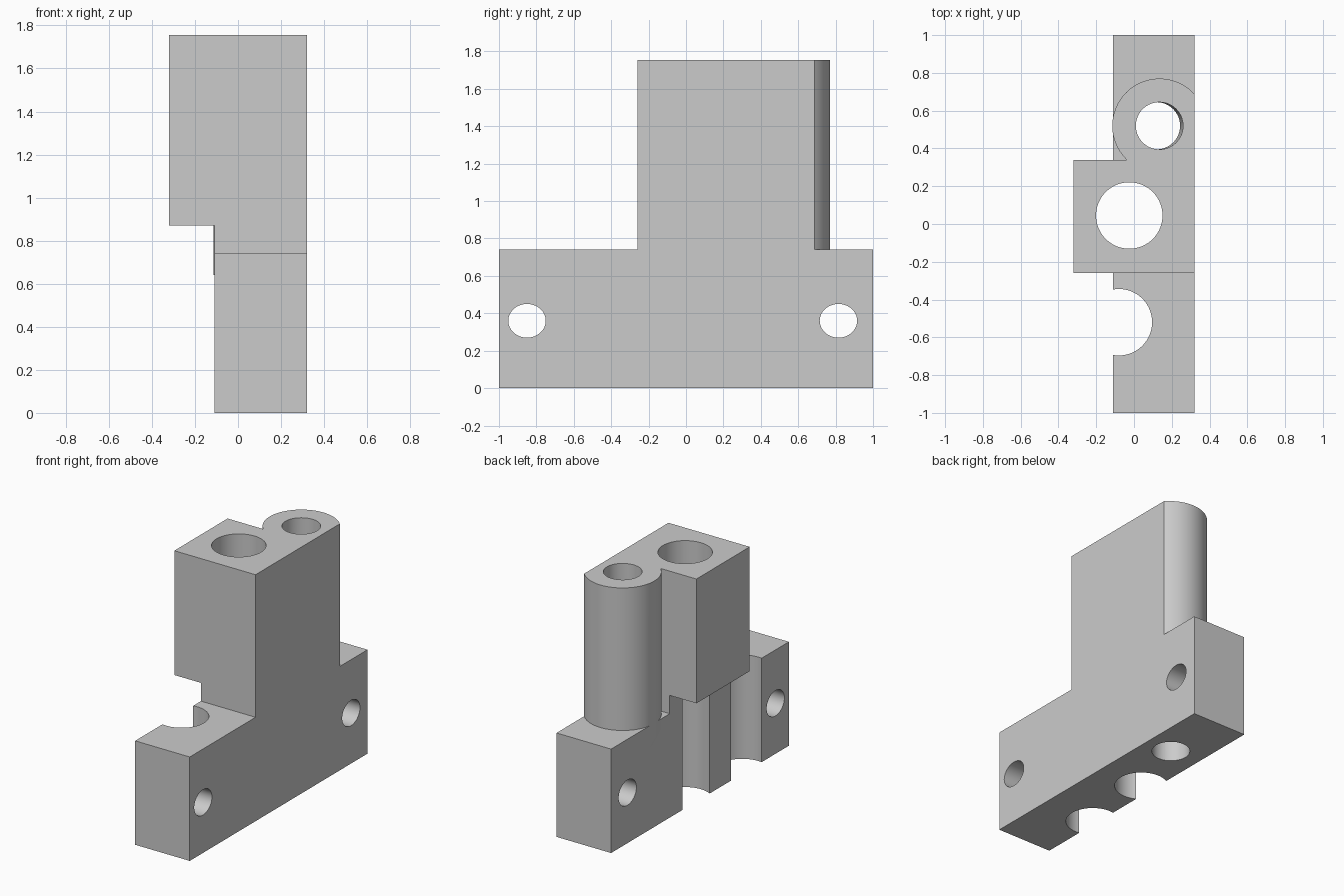
import bpy, bmesh, math
from mathutils import Vector

if "Cube" in bpy.data.objects:
    bpy.data.objects.remove(bpy.data.objects["Cube"], do_unlink=True)

gray = bpy.data.materials.new("light gray")
gray.use_nodes = True
gray.diffuse_color = (0.6, 0.6, 0.6, 1)
gray.node_tree.nodes["Principled BSDF"].inputs["Base Color"].default_value = (0.6, 0.6, 0.6, 1)


def prism(name, points, sweep):
    """Solid made by sweeping a flat 3D outline along a vector."""
    bm = bmesh.new()
    face = bm.faces.new([bm.verts.new(p) for p in points])
    swept = bmesh.ops.extrude_face_region(bm, geom=[face])["geom"]
    moved = [v for v in swept if isinstance(v, bmesh.types.BMVert)]
    bmesh.ops.translate(bm, verts=moved, vec=Vector(sweep))
    bmesh.ops.recalc_face_normals(bm, faces=bm.faces)
    mesh = bpy.data.meshes.new(name)
    bm.to_mesh(mesh)
    bm.free()
    mesh.materials.append(gray)
    obj = bpy.data.objects.new(name, mesh)
    bpy.context.collection.objects.link(obj)
    return obj


def arc(cx, cy, rx, ry, start=0.0, end=2 * math.pi, n=64):
    return [(cx + rx * math.cos(a), cy + ry * math.sin(a))
            for a in (start + (end - start) * i / n for i in range(n))]


def combine(target, tool, operation):
    mod = target.modifiers.new(operation, 'BOOLEAN')
    mod.operation, mod.solver, mod.object = operation, 'EXACT', tool
    bpy.ops.object.select_all(action='DESELECT')
    bpy.context.view_layer.objects.active = target
    target.select_set(True)
    bpy.ops.object.modifier_apply(modifier=mod.name)
    bpy.data.objects.remove(tool, do_unlink=True)


LEFT, BACK_X, FRONT_X = 0.32, -0.11, -0.32
Y0, Y1 = -0.26, 0.34            # tower extent
BASE_H, STEP_H, TOP = 0.74, 0.87, 1.755

# Base plate and tower in one stepped outline
outline = [(-1, 0), (1, 0), (1, BASE_H), (Y1, BASE_H), (Y1, TOP),
           (Y0, TOP), (Y0, BASE_H), (-1, BASE_H)]
body = prism("bracket_body", [(BACK_X, y, z) for y, z in outline], (LEFT - BACK_X, 0, 0))

# Overhanging half of the tower
block = [(FRONT_X, Y0), (0.1, Y0), (0.1, Y1), (FRONT_X, Y1)]
combine(body, prism("overhang", [(x, y, STEP_H) for x, y in block],
                    (0, 0, TOP - STEP_H)), 'UNION')

# Round boss, trimmed flush with the flat side
bx, by, br = 0.135, 0.52, 0.25
boss = arc(bx, by, br, br, math.acos((LEFT - bx) / br), 1.5 * math.pi)
boss += [(bx, by - br), (LEFT, by - br), ]
combine(body, prism("boss", [(x, y, BASE_H - 0.1) for x, y in boss],
                    (0, 0, TOP - BASE_H + 0.1)), 'UNION')

# Vertical bores: main bore, front groove, slightly leaning boss bore
for x, y, r, height, lean in ((-0.025, 0.045, 0.176, 2, 0),
                              (-0.08, -0.52, 0.176, 1, 0),
                              (0.118, 0.52, 0.125, 2, 0.018)):
    ring = [(px, py, -0.1) for px, py in arc(x, y, r, r)]
    combine(body, prism("bore_cutter", ring, (lean, 0, height)), 'DIFFERENCE')

# Oval mounting holes through the base
for y in (-0.85, 0.815):
    ring = [(-0.5, py, pz) for py, pz in arc(y, 0.36, 0.1, 0.09)]
    combine(body, prism("mount_cutter", ring, (1, 0, 0)), 'DIFFERENCE')

body.select_set(True)
bpy.context.view_layer.objects.active = body
bpy.ops.object.shade_smooth_by_angle(angle=math.radians(30))
